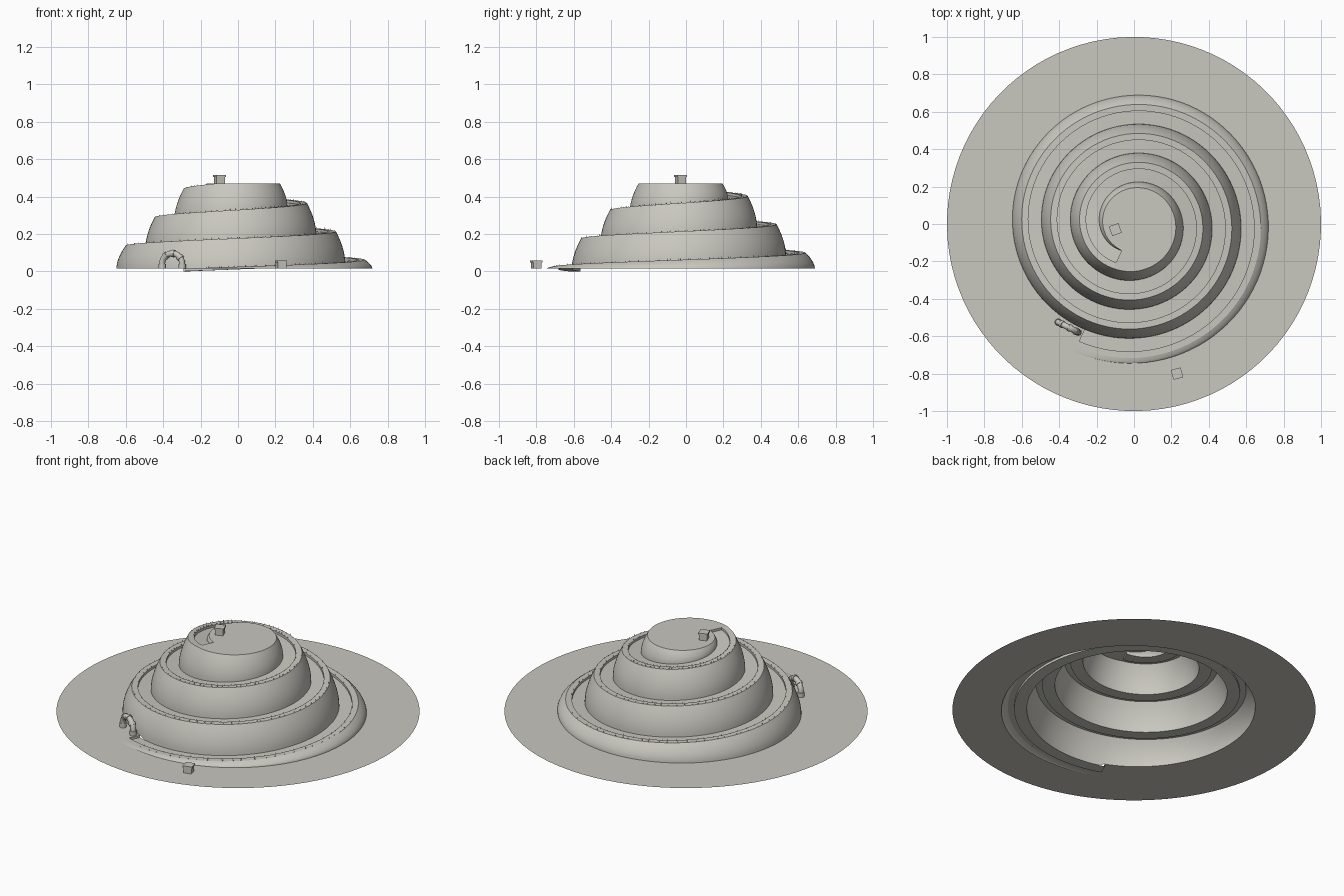
import bpy, bmesh, math, random
from mathutils import Matrix, Vector

random.seed(4)
if "Cube" in bpy.data.objects:
    bpy.data.objects.remove(bpy.data.objects["Cube"])

stone = bpy.data.materials.new("warm_grey")
stone.use_nodes = True
stone.diffuse_color = (0.58, 0.57, 0.52, 1)
stone.node_tree.nodes["Principled BSDF"].inputs["Base Color"].default_value = (0.58, 0.57, 0.52, 1)

START = math.radians(-115)   # heading where the path leaves the ground
GROUND, TOP = 0.014, 0.47
RISE = (TOP - GROUND) / 3    # climb per turn
PITCH = 0.155                # inward drift per turn
SLOPE, RIM, WIDTH = 0.05, 0.035, 0.105
SEGS = 96                    # sections per turn


def edge_r(t):
    return 0.727 - PITCH * t


def edge_z(t):
    return GROUND + RISE * t


def finish(bm, name, smooth=True):
    mesh = bpy.data.meshes.new(name)
    bm.to_mesh(mesh)
    bm.free()
    mesh.materials.append(stone)
    obj = bpy.data.objects.new(name, mesh)
    bpy.context.collection.objects.link(obj)
    if smooth:
        bpy.ops.object.select_all(action='DESELECT')
        obj.select_set(True)
        bpy.context.view_layer.objects.active = obj
        bpy.ops.object.shade_smooth_by_angle(angle=math.radians(35))
    return obj


def loft(name, section, turns):
    """Skin (radius, height) sections along the spiral, outer point first."""
    bm = bmesh.new()
    rows = []
    for i, t in enumerate(turns):
        a = START + t * math.tau
        rows.append([bm.verts.new((r * math.cos(a), r * math.sin(a), z))
                     for r, z in section(t, i in (0, len(turns) - 1))])
    for a, b in zip(rows, rows[1:]):
        for j in range(len(a) - 1):
            bm.faces.new((a[j], b[j], b[j + 1], a[j + 1]))
    bmesh.ops.remove_doubles(bm, verts=bm.verts, dist=0.00001)
    return finish(bm, name)


def turns(first, last):
    n = (last - first) * SEGS
    return [first + i / SEGS for i in range(n + 1)]


def wall_ends(t):
    """Foot and crest of the bank, as (radius, height) pairs."""
    if t <= 1:
        spread = SLOPE * min(1, 0.5 + t)
        return (edge_r(t) + spread, GROUND), (edge_r(t), edge_z(t))
    foot = (edge_r(t) + SLOPE, edge_z(t - 1) - GROUND)
    crest_z = min(TOP, edge_z(t))
    if t <= 3:
        return foot, (edge_r(t), crest_z)
    left = max(0, 4 - t)
    return foot, (foot[0] - SLOPE * left ** 0.6, crest_z)


def wall(t, end):
    (r0, z0), (r1, z1) = wall_ends(t)
    return [(r0 + (r1 - r0) * (k / 8) ** 1.8, z0 + (z1 - z0) * k / 8) for k in range(9)]


def rim(t, end):
    return [(edge_r(t), edge_z(t)), (edge_r(t) - RIM, edge_z(t))]


def path(t, end):
    z = edge_z(t) - (0 if end else GROUND)
    return [(edge_r(t) - RIM, edge_z(t)), (edge_r(t) - RIM, z), (edge_r(t) - WIDTH, z)]


# Ground, spiral bank, rim, sunken path and summit
loft("ground", lambda t, e: [(1, GROUND), wall_ends(t)[0]], turns(0, 1))
loft("spiral_bank", wall, turns(0, 4))
loft("path_rim", rim, turns(0, 3))
loft("sunken_path", path, [0] + turns(0, 3) + [3])
loft("summit", lambda t, e: [(wall_ends(t)[1][0], TOP), (0, TOP)], turns(3, 4))

# Tiny upright tufts beside the path
bm = bmesh.new()
for row in (0.004, RIM - 0.004):
    for i in range(210):
        t = 0.03 + 2.9 * (i + random.random() * 0.6) / 210
        a, r, z = START + t * math.tau, edge_r(t) - row, edge_z(t)
        side = Vector((-math.sin(a), math.cos(a), 0)) * 0.003
        base = Vector((r * math.cos(a), r * math.sin(a), z))
        tip = base + Vector((0, 0, random.uniform(0.005, 0.012)))
        bm.faces.new([bm.verts.new(p) for p in (base - side, base + side, tip)])
finish(bm, "path_tufts", False)


# Small crates with a lid, on the ground and on the summit
def crate(name, x, y, z, turn):
    bm = bmesh.new()
    for size, low, high in ((0.046, 0, 0.038), (0.054, 0.034, 0.044)):
        bmesh.ops.create_cube(bm, size=1, matrix=Matrix.Translation((0, 0, (low + high) / 2))
                              @ Matrix.Diagonal((size, size, high - low, 1)))
    obj = finish(bm, name, False)
    obj.location = (x, y, z)
    obj.rotation_euler.z = math.radians(turn)


crate("ground_crate", 0.23, -0.8, GROUND, 15)
crate("summit_crate", -0.1, -0.03, TOP, 20)

# Arched entrance at the foot of the bank
along = Vector((0.89, -0.45, 0))
centre = Vector((-0.352, -0.552, 0.04))
arc = [centre + along * (-0.06 * math.cos(a)) + Vector((0, 0, 0.056 * math.sin(a)))
       for a in (math.pi * k / 12 for k in range(13))]
arc = [arc[0] - Vector((0, 0, 0.026))] + arc + [arc[-1] - Vector((0, 0, 0.026))]


def tube(name, points, radius):
    bm = bmesh.new()
    rings = []
    across = Vector((along.y, -along.x, 0)).normalized()
    for i, p in enumerate(points):
        way = (points[min(i + 1, len(points) - 1)] - points[max(i - 1, 0)]).normalized()
        out = across.cross(way)
        rings.append([bm.verts.new(p + radius * (across * math.cos(b) + out * math.sin(b)))
                      for b in (math.tau * k / 12 for k in range(12))])
    for a, b in zip(rings, rings[1:]):
        for k in range(12):
            m = (k + 1) % 12
            bm.faces.new((a[k], a[m], b[m], b[k]))
    bm.faces.new(rings[0][::-1])
    bm.faces.new(rings[-1])
    bmesh.ops.recalc_face_normals(bm, faces=bm.faces)
    return finish(bm, name)


tube("entrance_arch", arc, 0.016)
for n, k in enumerate((0, 4, 7, 10, 13)):
    tube("arch_collar_%d" % n, arc[k:k + 2], 0.02)
